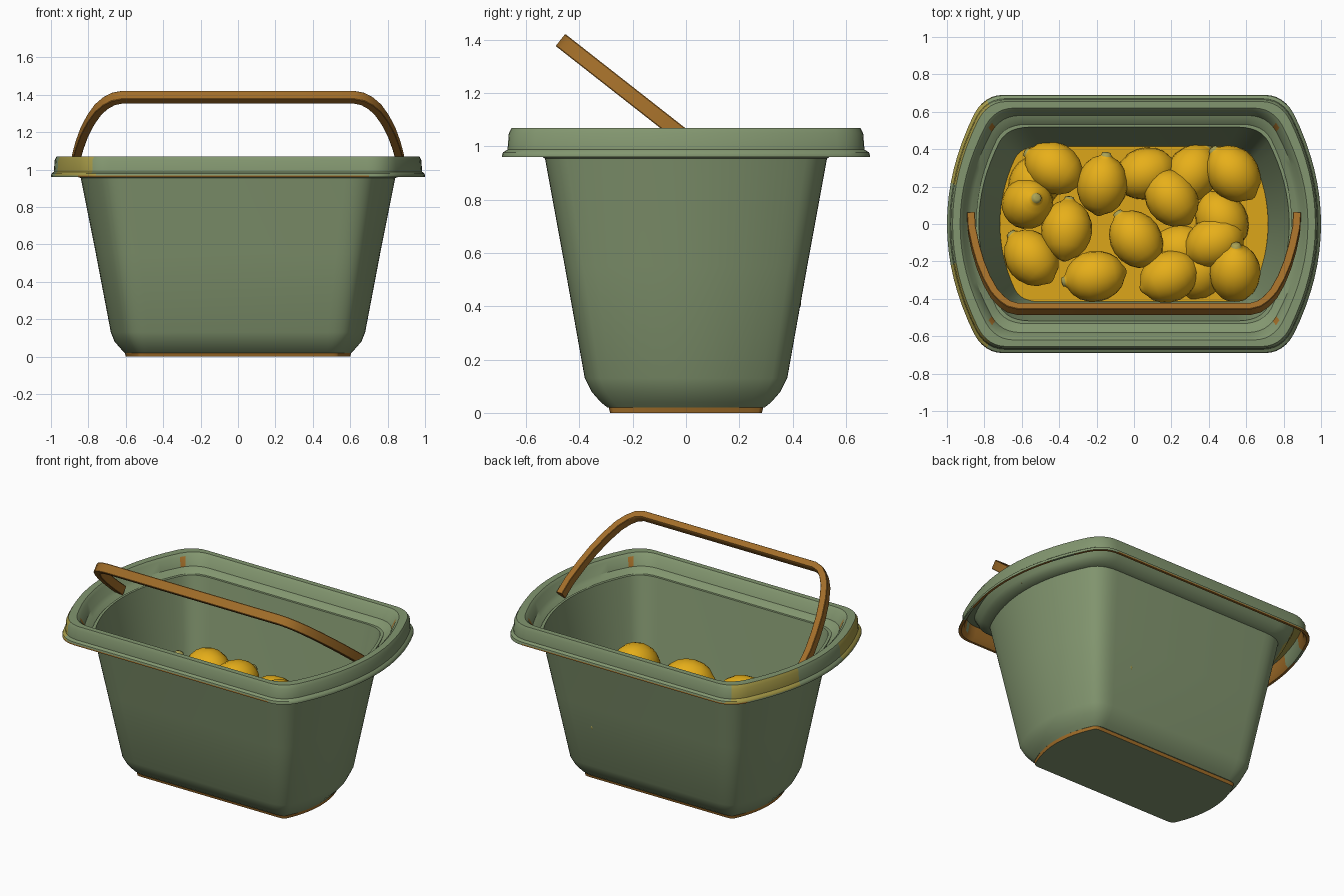
import bpy, bmesh, math
from mathutils import Vector

cube = bpy.data.objects.get("Cube")
if cube:
    bpy.data.objects.remove(cube)


def material(name, rgb):
    m = bpy.data.materials.new(name)
    m.use_nodes = True
    color = (*rgb, 1)
    m.diffuse_color = color
    bsdf = m.node_tree.nodes["Principled BSDF"]
    bsdf.inputs["Base Color"].default_value = color
    bsdf.inputs["Roughness"].default_value = 0.7
    return m


green = material("sage green", (0.225, 0.305, 0.16))
brown = material("wood brown", (0.36, 0.155, 0.022))
ochre = material("faded ochre", (0.39, 0.33, 0.065))
yellow = material("lemon yellow", (0.8, 0.43, 0.01))
gold = material("deep yellow", (0.72, 0.38, 0.01))
stem = material("stem green", (0.40, 0.36, 0.09))


def loft(name, rings, mats, closed=False, caps=(True, True), rule=None, angle=35):
    """Skin a list of equal-length point rings; rule(center, normal) picks the material."""
    bm = bmesh.new()
    loops = [[bm.verts.new(p) for p in ring] for ring in rings]
    pairs = list(zip(loops, loops[1:]))
    if closed:
        pairs.append((loops[-1], loops[0]))
    for a, b in pairs:
        n = len(a)
        for i in range(n):
            j = (i + 1) % n
            bm.faces.new((a[i], a[j], b[j], b[i]))
    if not closed:
        if caps[0]:
            bm.faces.new(loops[0][::-1])
        if caps[1]:
            bm.faces.new(loops[-1])
    bmesh.ops.recalc_face_normals(bm, faces=bm.faces)
    bm.normal_update()
    if rule:
        for f in bm.faces:
            f.material_index = rule(f.calc_center_median(), f.normal)
    mesh = bpy.data.meshes.new(name)
    bm.to_mesh(mesh)
    bm.free()
    for m in mats:
        mesh.materials.append(m)
    obj = bpy.data.objects.new(name, mesh)
    bpy.context.collection.objects.link(obj)
    bpy.ops.object.select_all(action="DESELECT")
    obj.select_set(True)
    bpy.context.view_layer.objects.active = obj
    bpy.ops.object.shade_smooth_by_angle(angle=math.radians(angle))
    return obj


def outline(hx, cx, hy, z, r=0.1, end=0.85):
    """Straight front and back, bowed ends, rounded corners."""
    bow = lambda t: Vector((cx + (hx - cx) * (1 - t * t), t * hy))
    quarter = [bow(end * i / 8) for i in range(9)]
    a, b, c = quarter[-1], Vector((cx, hy)), Vector((cx - r, hy))
    for i in range(1, 7):
        t = i / 6
        quarter.append(a * (1 - t) ** 2 + b * 2 * t * (1 - t) + c * t * t)
    half = quarter + [Vector((-p.x, p.y)) for p in quarter[::-1]]
    pts = half + [Vector((p.x, -p.y)) for p in half[-2:0:-1]]
    return [(p.x, p.y, z) for p in pts]


# Base trim: thin band round the foot
loft("base_trim",
     [outline(0.60, 0.53, 0.285, 0, 0.04, 0.95), outline(0.605, 0.53, 0.29, 0.02, 0.04, 0.95)],
     [green, brown], rule=lambda c, n: int(abs(n.z) < 0.5))

# Tub: up the outer wall, over the lip, down the inner wall
tub_profile = [
    (0.605, 0.53, 0.295, 0.02, 0.05), (0.625, 0.54, 0.32, 0.04, 0.06),
    (0.66, 0.56, 0.355, 0.08, 0.08), (0.68, 0.58, 0.38, 0.13, 0.10),
    (0.76, 0.635, 0.455, 0.55, 0.11), (0.845, 0.69, 0.533, 0.975, 0.12),
    (0.83, 0.675, 0.518, 0.975, 0.12), (0.745, 0.62, 0.44, 0.55, 0.11),
    (0.66, 0.56, 0.36, 0.13, 0.10)]
loft("tub", [outline(*p) for p in tub_profile], [green])

# Rim: hollow rolled collar, open below, with a flared lower lip
rim_profile = [
    (0.84, 0.685, 0.53, 0.955, 0.12), (0.885, 0.71, 0.55, 0.968), (0.905, 0.72, 0.59, 0.99),
    (0.925, 0.735, 0.615, 1.04), (0.965, 0.775, 0.645, 1.05), (0.97, 0.78, 0.655, 0.985),
    (0.985, 0.79, 0.675, 0.96), (1.0, 0.80, 0.69, 0.96), (1.0, 0.80, 0.69, 0.968),
    (0.997, 0.797, 0.687, 0.978), (0.985, 0.79, 0.67, 0.988), (0.98, 0.79, 0.665, 1.05),
    (0.97, 0.78, 0.655, 1.07), (0.93, 0.74, 0.62, 1.07), (0.915, 0.725, 0.605, 1.055),
    (0.895, 0.71, 0.58, 1.0), (0.875, 0.70, 0.54, 0.985), (0.83, 0.675, 0.518, 0.955, 0.12)]


def rim_color(c, n):
    reach = Vector((c.x, c.y)).dot(n.xy)
    lip = abs(c.x) > 0.94 or abs(c.y) > 0.64 or (abs(c.x) > 0.76 and abs(c.y) > 0.5)
    if lip and c.z < 1.03 and (n.z < -0.9 or reach < -0.1):
        return 1
    if c.z < 0.968 and reach > 0 and abs(c.y) > 0.6 and c.x < 0.05:
        return 1
    painted = c.x < -0.77 and abs(c.y) > 0.2 and c.z > 0.968
    return 2 if painted and reach > 0.1 and n.z < 0.9 else 0


loft("rim", [outline(*p) for p in rim_profile], [green, brown, ochre], closed=True, rule=rim_color)

# Handle: flat bar swept along a leaning arch
lean = Vector((0, -0.787, 0.617))
side = Vector((0, 0.617, 0.787))
pivot = Vector((0, 0.045, 0.995))
arch = [(0.872, 0), (0.867, 0.1), (0.847, 0.22), (0.822, 0.33), (0.787, 0.44), (0.747, 0.53),
        (0.707, 0.585), (0.667, 0.62), (0.62, 0.635)]
path = [Vector((x, 0, 0)) + pivot + lean * u for x, u in arch]
path += [Vector((-p.x, p.y, p.z)) for p in path[::-1]]
bars = []
for i, p in enumerate(path):
    tangent = (path[min(i + 1, len(path) - 1)] - path[max(i - 1, 0)]).normalized()
    across = tangent.cross(side).normalized() * 0.021
    depth = side * 0.029
    k = 0.88
    bars.append([p + across * s + depth * t for s, t in
                 ((1, k), (k, 1), (-k, 1), (-1, k), (-1, -k), (-k, -1), (k, -1), (1, -k))])
loft("handle", bars, [brown])

# Fill under the fruit
bed = [outline(0.71, 0.60, 0.41, 0.40), outline(0.717, 0.605, 0.415, 0.425)]
loft("fruit_bed", bed, [gold])

# Lemon: turned profile along x, with a stem nub at the +x end
lemon_profile = [(-0.172, 0.01), (-0.165, 0.024), (-0.152, 0.045), (-0.135, 0.078), (-0.10, 0.108),
                 (-0.05, 0.13), (0, 0.137), (0.05, 0.13), (0.10, 0.106), (0.135, 0.074),
                 (0.152, 0.042), (0.163, 0.028), (0.176, 0.024), (0.18, 0.012)]
SIDES = 20
turns = [2 * math.pi * i / SIDES for i in range(SIDES)]
lemon = loft("lemon", [[(x, r * math.cos(a), r * math.sin(a)) for a in turns] for x, r in lemon_profile],
             [yellow, stem], rule=lambda c, n: int(c.x > 0.16), angle=60)

# Pile: x, y, z, heading of the stem end, tilt upward (degrees)
pile = [(-0.43, 0.30, 0.49, 150, -10), (-0.57, 0.11, 0.48, 30, 70), (-0.55, -0.18, 0.47, 130, -10),
        (-0.36, -0.03, 0.49, 85, -10), (-0.21, -0.28, 0.49, 190, 5), (-0.17, 0.21, 0.51, 82, 15),
        (0.06, 0.27, 0.45, 200, 0), (0.01, -0.08, 0.50, 125, 0), (0.20, 0.14, 0.51, 125, -5),
        (0.31, 0.27, 0.44, 60, -10), (0.53, 0.27, 0.50, 130, 5), (0.47, 0.02, 0.44, 120, 0),
        (0.43, -0.10, 0.49, 205, 0), (0.54, -0.26, 0.51, 88, 30), (0.19, -0.28, 0.49, 25, -5),
        (-0.53, 0.22, 0.42, 60, 0), (0.36, -0.24, 0.41, 70, 0), (0.25, -0.14, 0.39, 0, 0)]
for i, (x, y, z, heading, tilt) in enumerate(pile):
    obj = lemon if i == 0 else lemon.copy()
    if i:
        obj.name = f"lemon_{i + 1}"
        bpy.context.collection.objects.link(obj)
    obj.location = (x, y, z)
    obj.rotation_euler = (0, -math.radians(tilt), math.radians(heading))
